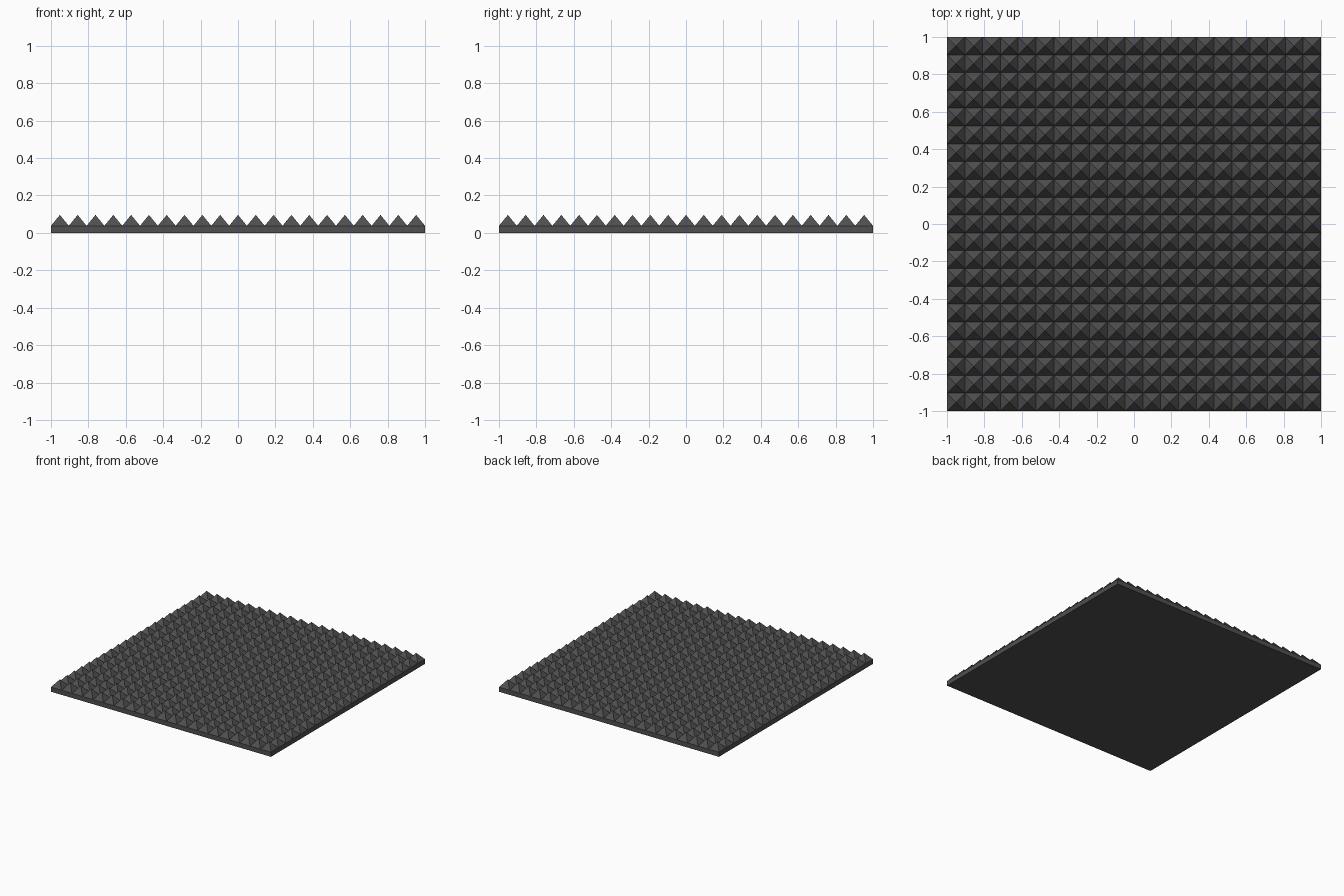
import bpy, bmesh

if "Cube" in bpy.data.objects:
    bpy.data.objects.remove(bpy.data.objects["Cube"])

N = 21                # pyramids per side
PITCH = 2 / N         # size of one pyramid cell
BASE, PEAK = 0.038, 0.096

# One foam cell: square block with a pyramid top
bm = bmesh.new()
h = PITCH / 2
corners = [(-h, -h), (h, -h), (h, h), (-h, h)]
low = [bm.verts.new((x, y, 0)) for x, y in corners]
top = [bm.verts.new((x, y, BASE)) for x, y in corners]
tip = bm.verts.new((0, 0, PEAK))
bm.faces.new(low[::-1])
for i in range(4):
    j = (i + 1) % 4
    bm.faces.new((low[i], low[j], top[j], top[i]))
    bm.faces.new((top[i], top[j], tip))
mesh = bpy.data.meshes.new("acoustic_foam_panel")
bm.to_mesh(mesh)
bm.free()

panel = bpy.data.objects.new("acoustic_foam_panel", mesh)
bpy.context.collection.objects.link(panel)
panel.location = (-1 + h, -1 + h, 0)

# Repeat the cell in both directions to fill the panel
for name, axis in (("columns", 0), ("rows", 1)):
    arr = panel.modifiers.new(name, 'ARRAY')
    arr.count = N
    arr.use_relative_offset = False
    arr.use_constant_offset = True
    offset = [0, 0, 0]
    offset[axis] = PITCH
    arr.constant_offset_displace = offset

# Dark charcoal foam
mat = bpy.data.materials.new("charcoal_foam")
mat.diffuse_color = (0.08, 0.08, 0.08, 1)
mat.use_nodes = True
mat.node_tree.nodes["Principled BSDF"].inputs["Base Color"].default_value = mat.diffuse_color
mesh.materials.append(mat)
